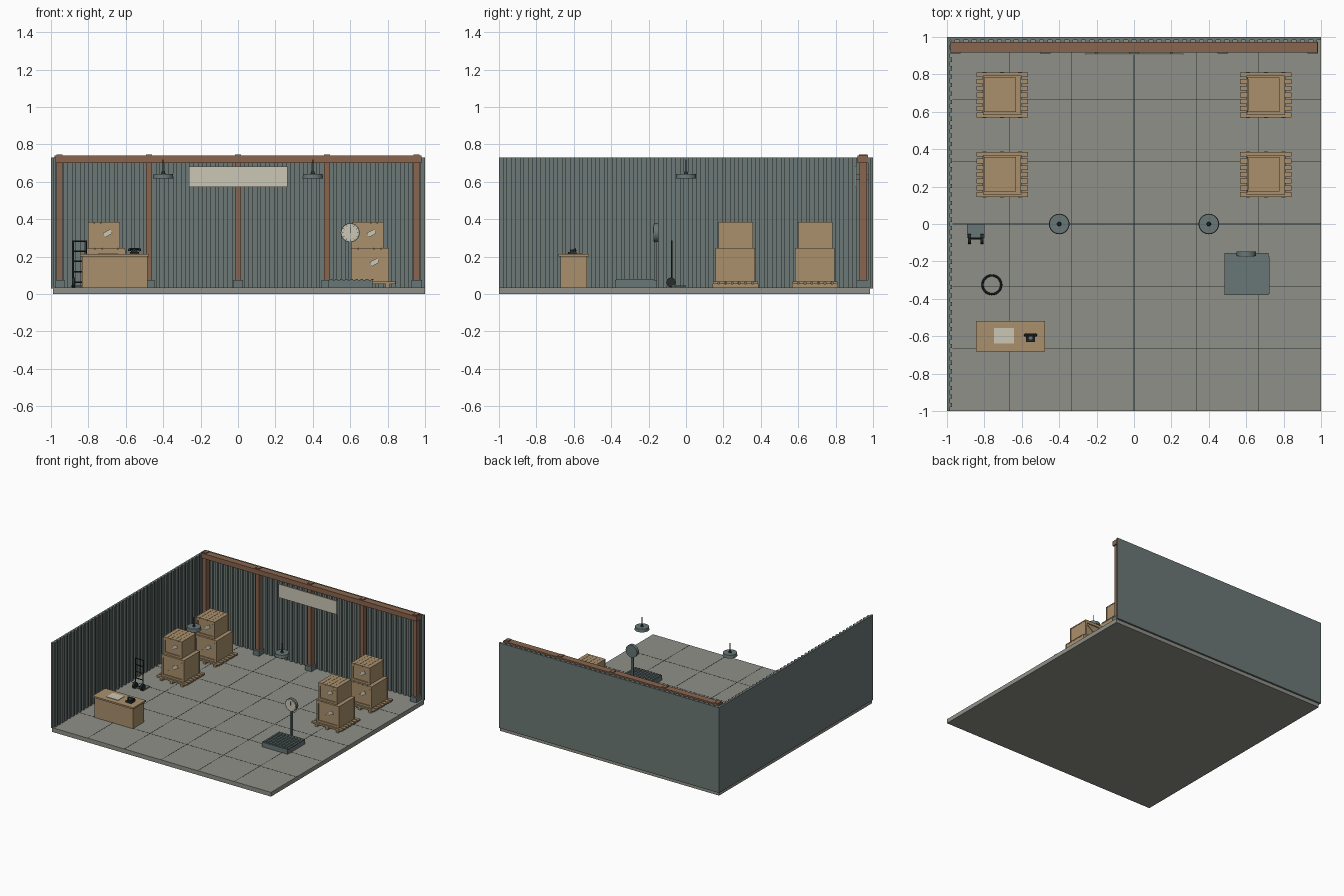
import bpy, bmesh, math
from mathutils import Matrix, Vector

if "Cube" in bpy.data.objects:
    bpy.data.objects.remove(bpy.data.objects["Cube"])


def mat(name, r, g, b):
    m = bpy.data.materials.new(name)
    m.diffuse_color = (r, g, b, 1)
    m.use_nodes = True
    m.node_tree.nodes["Principled BSDF"].inputs["Base Color"].default_value = m.diffuse_color
    return m


WALL = mat("painted steel", 0.15, 0.19, 0.18)
FLOOR = mat("concrete", 0.28, 0.28, 0.25)
BEAM = mat("red timber", 0.25, 0.13, 0.075)
WOOD = mat("pale timber", 0.40, 0.28, 0.15)
METAL = mat("grey metal", 0.14, 0.18, 0.18)
DARK = mat("black", 0.02, 0.025, 0.025)
CREAM = mat("cream", 0.60, 0.57, 0.46)


def finish(name, bm, material, smooth=False):
    me = bpy.data.meshes.new(name)
    bm.to_mesh(me)
    bm.free()
    me.materials.append(material)
    ob = bpy.data.objects.new(name, me)
    bpy.context.collection.objects.link(ob)
    if smooth:
        bpy.ops.object.select_all(action='DESELECT')
        ob.select_set(True)
        bpy.context.view_layer.objects.active = ob
        bpy.ops.object.shade_smooth_by_angle()
    return ob


def boxes(name, material, items):
    """One object from boxes given as (x0, x1, y0, y1, z0, z1)."""
    bm = bmesh.new()
    for x0, x1, y0, y1, z0, z1 in items:
        m = Matrix.Translation(((x0 + x1) / 2, (y0 + y1) / 2, (z0 + z1) / 2))
        bmesh.ops.create_cube(bm, size=1, matrix=m @ Matrix.Diagonal((x1 - x0, y1 - y0, z1 - z0, 1)))
    return finish(name, bm, material)


def rods(name, material, items, seg=24):
    """One object from cones given as (start, end, start radius, end radius)."""
    bm = bmesh.new()
    for a, b, r1, r2 in items:
        a, b = Vector(a), Vector(b)
        d = b - a
        m = Matrix.Translation((a + b) / 2) @ d.to_track_quat('Z', 'Y').to_matrix().to_4x4()
        bmesh.ops.create_cone(bm, cap_ends=True, segments=seg, radius1=r1, radius2=r2,
                              depth=d.length, matrix=m)
    return finish(name, bm, material, True)


def tilted(name, material, centre, size, angle):
    """Box turned about the y axis."""
    bm = bmesh.new()
    bmesh.ops.create_cube(bm, size=1, matrix=Matrix.Translation(centre)
                          @ Matrix.Rotation(angle, 4, 'Y') @ Matrix.Diagonal((*size, 1)))
    return finish(name, bm, material)


F = 0.035  # floor level

# Floor slab and its joints
boxes("floor_slab", FLOOR, [(-0.99, 1, -1, 0.985, 0, F)])
lines = [i / 3 for i in range(-2, 3)]
boxes("floor_joints", DARK,
      [(t - .002, t + .002, -1, 0.97, F - .002, F + .0006) for t in lines]
      + [(-0.97, 1, t - .002, t + .002, F - .002, F + .0006) for t in lines])

# Corrugated walls, flat outside
boxes("back_wall", WALL, [(-1, 1, 0.985, 1, 0.03, 0.73)])
boxes("left_wall", WALL, [(-1, -0.985, -1, 1, 0.03, 0.73)])
ribs = [-0.967 + 0.045 * i for i in range(44)]
boxes("back_wall_ribs", WALL, [(t - .011, t + .011, 0.973, 0.986, F, 0.73) for t in ribs])
boxes("left_wall_ribs", WALL, [(-0.986, -0.973, t - .011, t + .011, F, 0.73) for t in ribs])

# Timber posts, feet and top beam
posts = [-0.955, -0.475, 0, 0.475, 0.955]
boxes("posts", BEAM, [(x - .016, x + .016, 0.928, 0.968, F, 0.70) for x in posts])
boxes("post_caps", BEAM, [(x - .016, x + .016, 0.925, 0.971, 0.70, 0.747) for x in posts])
boxes("post_feet", METAL, [(x - .028, x + .028, 0.912, 0.973, F, 0.075) for x in posts])
boxes("top_beam", BEAM, [(-0.98, 0.98, 0.918, 0.973, 0.70, 0.74)])

# Wall sign
boxes("sign_board", CREAM, [(-0.263, 0.265, 0.903, 0.911, 0.572, 0.682)])
boxes("sign_brackets", METAL, [(x - .008, x + .008, 0.911, 0.976, 0.61, 0.64) for x in (-0.2, 0.2)])

# Hanging lamps
for x in (-0.4, 0.4):
    rods("lamp_shade", METAL, [((x, 0, 0.618), (x, 0, 0.643), 0.055, 0.052)], 32)
    rods("lamp_stem", DARK, [((x, 0, 0.643), (x, 0, 0.655), 0.012, 0.008),
                             ((x, 0, 0.65), (x, 0, 0.72), 0.003, 0.003)], 12)


# Wooden crate with framed front and back, lid boards, brace and label
def crate(cx, cy, z, w, d, h):
    x0, x1, y0, y1 = cx - w / 2, cx + w / 2, cy - d / 2, cy + d / 2
    t, b = 0.008, 0.016
    boxes("crate_body", WOOD, [(x0 + .003, x1 - .003, y0 + t, y1 - t, z, z + h - .008)])
    frame = []
    for ya, yb in ((y0, y0 + t), (y1 - t, y1)):
        frame += [(x0, x1, ya, yb, z, z + b), (x0, x1, ya, yb, z + h - b - .008, z + h - .008),
                  (x0, x0 + b, ya, yb, z + b, z + h - b - .008),
                  (x1 - b, x1, ya, yb, z + b, z + h - b - .008)]
    boxes("crate_frame", WOOD, frame)
    p = w / 5
    boxes("crate_lid", WOOD, [(x0 + p * i + .0008, x0 + p * (i + 1) - .0008, y0, y1,
                               z + h - .008, z + h) for i in range(5)])
    dx, dz = w - 2 * b, h - 2 * b - .008
    zc = z + (h - .008) / 2
    for y in (y0 + t - .002, y1 - t + .002):
        tilted("crate_brace", WOOD, (cx, y, zc), (math.hypot(dx, dz) * .93, 0.005, 0.014),
               -math.atan2(dz, dx))
    tilted("crate_label", CREAM, (cx + w * .12, y0 + .001, zc + h * .1), (0.045, 0.003, 0.026), -0.5)


# Pallet with two crates, four times
for cx in (-0.705, 0.705):
    for cy in (0.265, 0.69):
        boxes("pallet_runners", WOOD, [(cx + o - .011, cx + o + .011, cy - .122, cy + .122, F, 0.054)
                                       for o in (-0.095, 0, 0.095)])
        boxes("pallet_slats", WOOD, [(cx - .137, cx + .137, cy + .036 * i - .013, cy + .036 * i + .013,
                                      0.054, 0.067) for i in range(-3, 4)])
        crate(cx, cy - .002, 0.067, 0.205, 0.21, 0.178)
        crate(cx - .012, cy + .002, 0.245, 0.17, 0.185, 0.14)

# Desk, papers and telephone
boxes("desk_body", WOOD, [(-0.835, -0.485, -0.672, -0.528, F, 0.2)])
boxes("desk_top", WOOD, [(-0.845, -0.475, -0.682, -0.518, 0.2, 0.213)])
boxes("papers", CREAM, [(-0.748, -0.642, -0.64, -0.557, 0.213, 0.217)])
boxes("telephone_base", DARK, [(-0.578, -0.528, -0.632, -0.585, 0.213, 0.226),
                               (-0.57, -0.536, -0.62, -0.588, 0.226, 0.236)])
rods("telephone_handset", DARK, [((-0.58, -0.594, 0.241), (-0.526, -0.594, 0.241), .005, .005),
                                 ((-0.58, -0.594, 0.229), (-0.58, -0.594, 0.243), .008, .006),
                                 ((-0.526, -0.594, 0.229), (-0.526, -0.594, 0.243), .008, .006)], 12)
rods("telephone_dial", METAL, [((-0.553, -0.61, 0.236), (-0.553, -0.61, 0.239), .01, .01)], 16)

# Ring on the floor behind the desk
bpy.ops.mesh.primitive_torus_add(location=(-0.76, -0.325, F + .006), major_radius=0.05,
                                 minor_radius=0.006, major_segments=32, minor_segments=8)
ring = bpy.context.object
ring.name = "floor_ring"
ring.data.materials.append(DARK)
bpy.ops.object.shade_smooth_by_angle()

# Hand truck
rx = (-0.88, -0.812)
boxes("truck_plate", METAL, [(-0.893, -0.8, -0.075, 0, F + .002, F + .01)])
rods("truck_frame", DARK, [((x, -0.075, 0.04), (x, -0.075, 0.285), .004, .004) for x in rx]
     + [((rx[0], -0.075, z), (rx[1], -0.075, z), .004, .004) for z in (0.12, 0.175, 0.23, 0.283)]
     + [((rx[0], -0.08, 0.062), (rx[1], -0.08, 0.062), .004, .004)], 10)
rods("truck_wheels", DARK, [((x - .008, -0.08, 0.062), (x + .008, -0.08, 0.062), .026, .026)
                            for x in rx], 20)

# Platform scale with column and round dial
boxes("scale_platform", METAL, [(0.483, 0.718, -0.38, -0.155, F, 0.074)])
boxes("scale_treads", METAL, [(0.49 + .0275 * i, 0.504 + .0275 * i, -0.375, -0.175, 0.074, 0.08)
                              for i in range(9)])
boxes("scale_column", METAL, [(0.592, 0.608, -0.172, -0.157, 0.074, 0.285)])
rods("scale_dial", METAL, [((0.6, -0.147, 0.328), (0.6, -0.172, 0.328), .051, .051)], 32)
rods("scale_face", CREAM, [((0.6, -0.17, 0.328), (0.6, -0.174, 0.328), .046, .046)], 32)
for i in range(12):
    a = i * math.pi / 6
    tilted("scale_tick", DARK, (0.6 + .04 * math.sin(a), -0.174, 0.328 + .04 * math.cos(a)),
           (0.002, 0.002, 0.007), a)
tilted("scale_needle", DARK, (0.6, -0.1745, 0.343), (0.003, 0.002, 0.034), 0.0)
